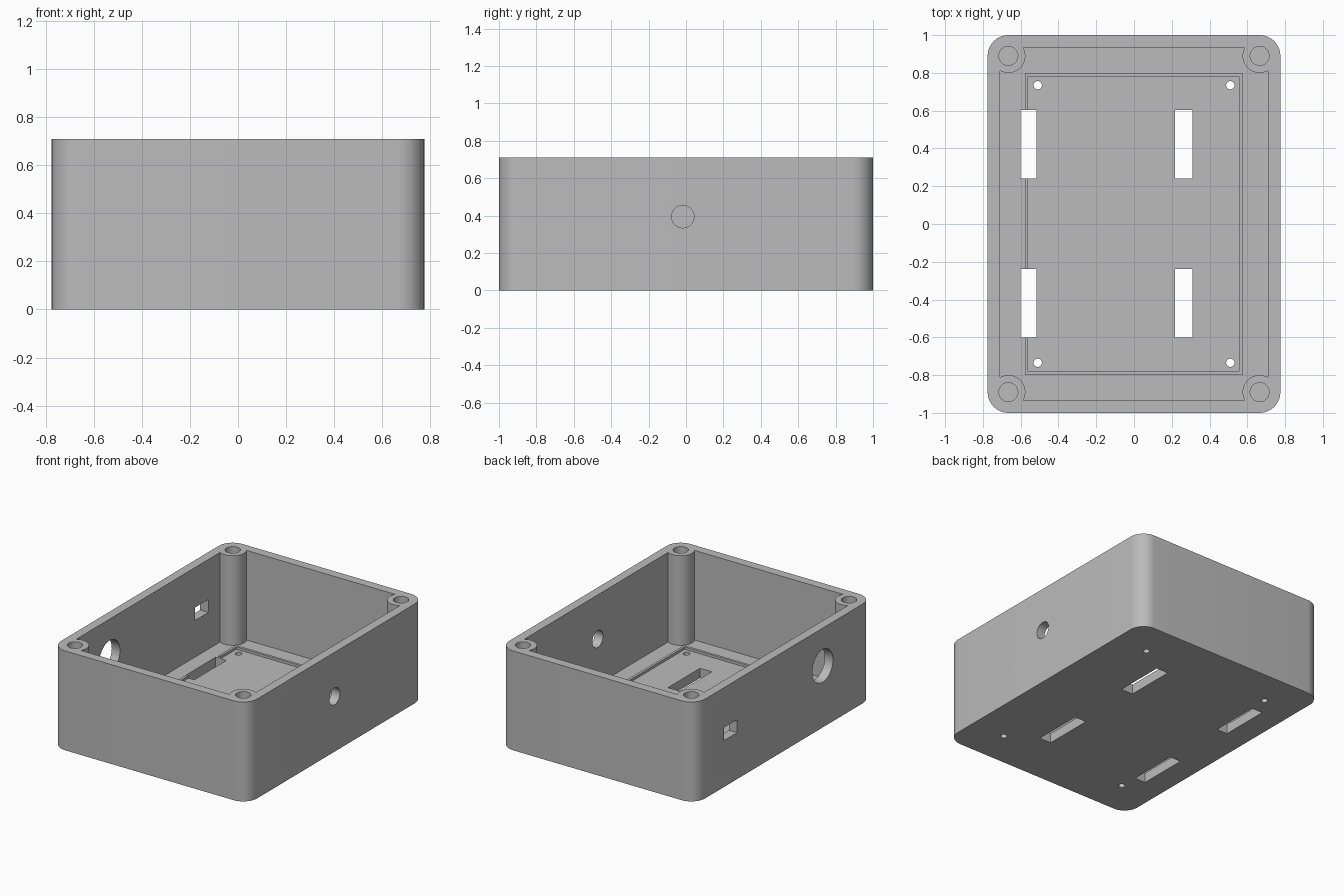
import bpy, bmesh, math
from mathutils import Matrix

cube = bpy.data.objects.get("Cube")
if cube:
    bpy.data.objects.remove(cube, do_unlink=True)

HALF_X, HALF_Y, HEIGHT = 0.775, 1.0, 0.71
WALL, FLOOR = 0.065, 0.07
POST_X, POST_Y = 0.665, 0.89

grey = bpy.data.materials.new("Grey plastic")
grey.use_nodes = True
grey.diffuse_color = (0.5, 0.5, 0.5, 1)
grey.node_tree.nodes["Principled BSDF"].inputs["Base Color"].default_value = (0.5, 0.5, 0.5, 1)


def add_object(name, bm):
    mesh = bpy.data.meshes.new(name)
    bm.to_mesh(mesh)
    bm.free()
    mesh.materials.append(grey)
    obj = bpy.data.objects.new(name, mesh)
    bpy.context.collection.objects.link(obj)
    return obj


def box(name, x0, x1, y0, y1, z0, z1, radius=0):
    """Box from its limits, with optional rounded vertical edges."""
    bm = bmesh.new()
    place = Matrix.Translation(((x0 + x1) / 2, (y0 + y1) / 2, (z0 + z1) / 2))
    bmesh.ops.create_cube(bm, size=1, matrix=place @ Matrix.Diagonal((x1 - x0, y1 - y0, z1 - z0, 1)))
    if radius:
        upright = [e for e in bm.edges if abs(e.verts[0].co.z - e.verts[1].co.z) > 0.1]
        bmesh.ops.bevel(bm, geom=upright, offset=radius, segments=10, profile=0.5, affect='EDGES')
    return add_object(name, bm)


def cylinder(name, centre, radius, length, along_x=False):
    bm = bmesh.new()
    turn = Matrix.Rotation(math.pi / 2, 4, 'Y') if along_x else Matrix.Identity(4)
    bmesh.ops.create_cone(bm, cap_ends=True, segments=48, radius1=radius, radius2=radius,
                          depth=length, matrix=Matrix.Translation(centre) @ turn)
    return add_object(name, bm)


def subtract(target, cutter):
    """Cut one object out of another and remove the cutter."""
    mod = target.modifiers.new("cut", 'BOOLEAN')
    mod.operation = 'DIFFERENCE'
    mod.solver = 'EXACT'
    mod.object = cutter
    bpy.context.view_layer.update()
    result = bpy.data.meshes.new_from_object(target.evaluated_get(bpy.context.evaluated_depsgraph_get()))
    target.modifiers.clear()
    target.data = result
    bpy.data.objects.remove(cutter, do_unlink=True)


# Rounded outer shell
body = box("enclosure_body", -HALF_X, HALF_X, -HALF_Y, HALF_Y, 0, HEIGHT, 0.11)

# Cavity shape, less the corner posts and the low locating ridge
ix, iy = HALF_X - WALL, HALF_Y - WALL
cavity = box("cavity", -ix, ix, -iy, iy, FLOOR, HEIGHT + 0.1)
corners = [(sx, sy) for sx in (-1, 1) for sy in (-1, 1)]
for sx, sy in corners:
    subtract(cavity, cylinder("post", (sx * POST_X, sy * POST_Y, 0.5), 0.09, 1.2))
ridge = box("ridge", -0.578, 0.575, -0.8, 0.8, 0, FLOOR + 0.018)
subtract(ridge, box("ridge_inside", -0.56, 0.557, -0.782, 0.782, -0.1, 0.3))
subtract(cavity, ridge)
subtract(body, cavity)

# Screw holes in the posts and small mounting holes in the floor
for sx, sy in corners:
    subtract(body, cylinder("post_hole", (sx * POST_X, sy * POST_Y, 0.5), 0.05, 0.8))
    subtract(body, cylinder("floor_hole", (sx * 0.51, sy * 0.735, 0), 0.022, 0.4))

# Floor slots
for x0, x1 in ((-0.6, -0.515), (0.217, 0.31)):
    for y in (-0.42, 0.423):
        subtract(body, box("slot", x0, x1, y - 0.181, y + 0.181, -0.1, 0.2))

# Side openings: one round on the left, one large round and one square on the right
subtract(body, cylinder("left_hole", (HALF_X, -0.017, 0.395), 0.06, 0.3, True))
subtract(body, cylinder("right_hole", (-HALF_X, -0.435, 0.44), 0.117, 0.3, True))
subtract(body, box("right_port", -0.9, -0.6, 0.53, 0.68, 0.332, 0.424))

# Smooth the round surfaces, keep the edges sharp
bpy.ops.object.select_all(action='DESELECT')
body.select_set(True)
bpy.context.view_layer.objects.active = body
bpy.ops.object.shade_smooth_by_angle(angle=math.radians(30))
